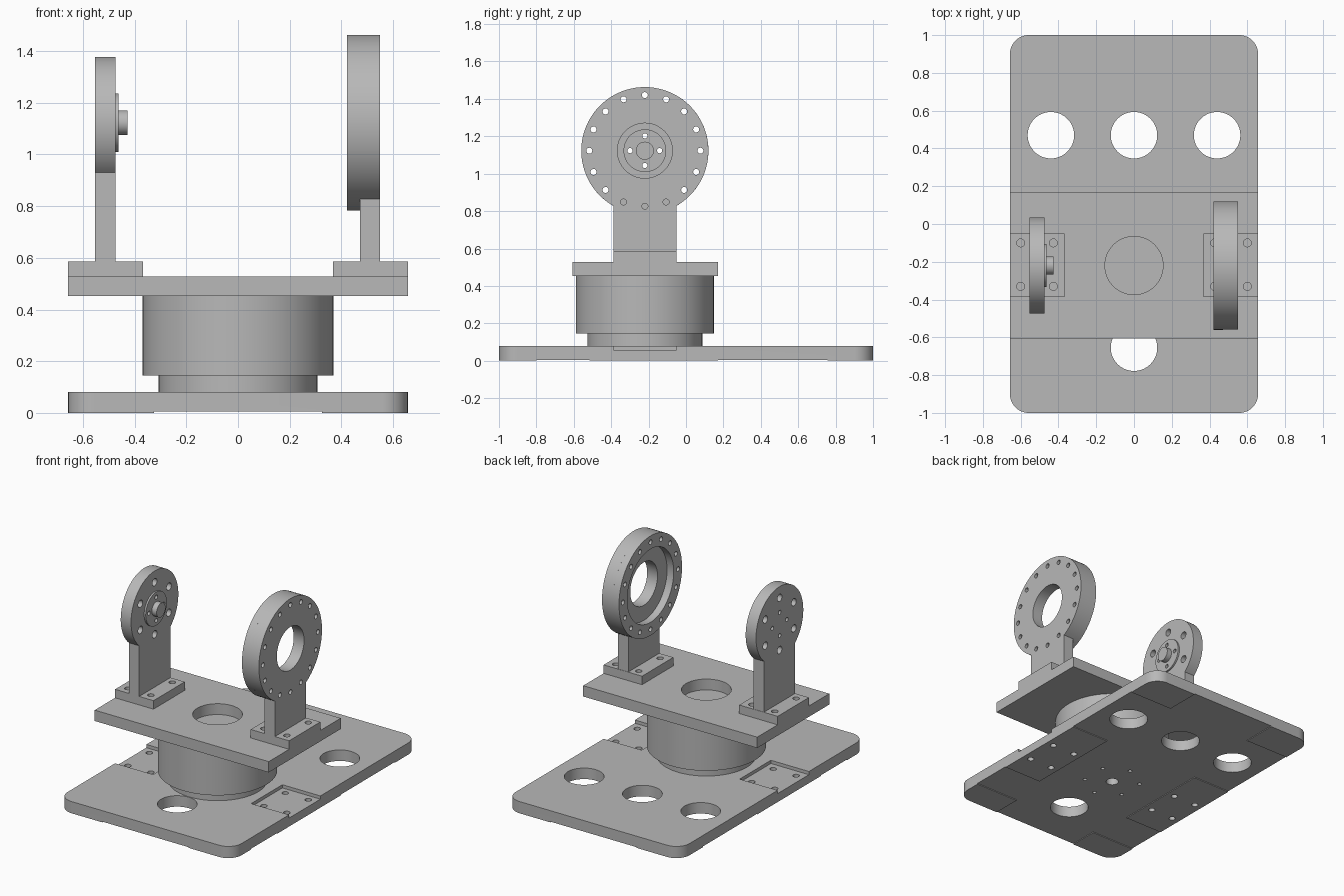
import bpy
import bmesh
from math import cos, sin, pi, radians, sqrt, asin

cube = bpy.data.objects.get("Cube")
if cube:
    bpy.data.objects.remove(cube, do_unlink=True)

GREY = (0.48, 0.48, 0.48, 1)
metal = bpy.data.materials.new("machined_grey")
metal.use_nodes = True
metal.diffuse_color = GREY
metal.node_tree.nodes["Principled BSDF"].inputs["Base Color"].default_value = GREY

CY = -0.22      # turntable and trunnion axis in y
AXIS_Z = 1.123  # trunnion height
FOOT_Y = (-0.387, -0.05)


def circle(u, v, r, n=64):
    return [(u + r * cos(2 * pi * i / n), v + r * sin(2 * pi * i / n)) for i in range(n)]


def rect(u0, u1, v0, v1):
    return [(u0, v0), (u1, v0), (u1, v1), (u0, v1)]


def rounded_rect(hx, hy, r, n=12):
    pts = []
    for k, (sx, sy) in enumerate([(1, 1), (-1, 1), (-1, -1), (1, -1)]):
        for i in range(n + 1):
            a = (k + i / n) * pi / 2
            pts.append((sx * (hx - r) + r * cos(a), sy * (hy - r) + r * sin(a)))
    return pts


def keyhole(r, half, bottom, n=72):
    """Round head standing on a straight stem."""
    a0 = -pi / 2 + asin(half / r)
    sweep = 2 * pi - 2 * asin(half / r)
    arc = [(CY + r * cos(a0 + sweep * i / n), AXIS_Z + r * sin(a0 + sweep * i / n))
           for i in range(n + 1)]
    return arc + [(CY - half, bottom), (CY + half, bottom)]


def ring(u, v, radius, count, r, start=pi / 2, n=20):
    return [circle(u + radius * cos(start + 2 * pi * i / count),
                   v + radius * sin(start + 2 * pi * i / count), r, n) for i in range(count)]


def prism(name, outline, axis, lo, hi):
    """Extrude a closed outline along x (outline in y, z) or z (outline in x, y)."""
    bm = bmesh.new()
    place = (lambda u, v: (lo, u, v)) if axis == "x" else (lambda u, v: (u, v, lo))
    face = bm.faces.new([bm.verts.new(place(u, v)) for u, v in outline])
    out = bmesh.ops.extrude_face_region(bm, geom=[face])
    step = (hi - lo, 0, 0) if axis == "x" else (0, 0, hi - lo)
    bmesh.ops.translate(bm, vec=step, verts=[g for g in out["geom"] if isinstance(g, bmesh.types.BMVert)])
    bmesh.ops.recalc_face_normals(bm, faces=bm.faces)
    mesh = bpy.data.meshes.new(name)
    bm.to_mesh(mesh)
    bm.free()
    mesh.materials.append(metal)
    obj = bpy.data.objects.new(name, mesh)
    bpy.context.scene.collection.objects.link(obj)
    return obj


def cut(obj, outlines, axis, lo, hi):
    """Subtract a prism for each outline, then bake the result."""
    cutters = []
    for o in outlines:
        c = prism("cutter", o, axis, lo, hi)
        c.hide_render = True
        mod = obj.modifiers.new("cut", "BOOLEAN")
        mod.operation = "DIFFERENCE"
        mod.solver = "EXACT"
        mod.object = c
        cutters.append(c)
    deps = bpy.context.evaluated_depsgraph_get()
    baked = bpy.data.meshes.new_from_object(obj.evaluated_get(deps))
    obj.modifiers.clear()
    obj.data = baked
    for c in cutters:
        bpy.data.objects.remove(c, do_unlink=True)


def foot_holes(s):
    return [circle(s * x, y, 0.021, 20) for x in (0.427, 0.6) for y in (-0.33, -0.1)]


parts = []

# Base plate: shallow relief underneath leaves corner and side pads
base = prism("base_plate", rounded_rect(0.657, 1.0, 0.1), "z", 0, 0.08)
cut(base, [rect(-0.325, 0.325, -1.1, 1.1), rect(-0.37, 0.37, -0.6, 0.3),
           rect(-0.8, 0.8, -0.8, -0.515), rect(-0.8, 0.8, 0.17, 0.757)], "z", -0.05, 0.005)
# Open side pockets, lightening holes and bolt holes
cut(base, [rect(*sorted((s * 0.37, s * 0.8)), *FOOT_Y) for s in (-1, 1)], "z", 0.058, 0.2)
base_holes = [circle(x, 0.47, 0.123) for x in (-0.44, 0, 0.44)]
base_holes += [circle(0, -0.655, 0.123), circle(0, CY, 0.04, 32)]
base_holes += ring(0, CY, 0.18, 6, 0.013) + foot_holes(1) + foot_holes(-1)
cut(base, base_holes, "z", -0.1, 0.2)
parts.append(base)

# Turntable drum
parts.append(prism("drum_neck", circle(0, CY, 0.307, 96), "z", 0.08, 0.145))
parts.append(prism("drum_body", circle(0, CY, 0.369, 96), "z", 0.145, 0.453))

# Upper plate with central opening
table = prism("upper_plate", rect(-0.657, 0.657, -0.607, 0.17), "z", 0.453, 0.527)
cut(table, [circle(0, CY, 0.154)], "z", 0.4, 0.6)
parts.append(table)

# Bracket feet
for side, s in (("left", 1), ("right", -1)):
    foot = prism(side + "_foot", rect(*sorted((s * 0.367, s * 0.657)), *FOOT_Y), "z", 0.527, 0.585)
    cut(foot, foot_holes(s), "z", 0.4, 0.7)
    parts.append(foot)

# Right bracket: stem with small round head, hub flange and shaft
pins = ring(CY, AXIS_Z, 0.079, 4, 0.014)
arm = prism("right_bracket", keyhole(0.255, 0.168, 0.585), "x", -0.553, -0.475)
cut(arm, pins + ring(CY, AXIS_Z, 0.178, 6, 0.025), "x", -0.7, -0.3)
flange = prism("hub_flange", circle(CY, AXIS_Z, 0.114), "x", -0.475, -0.463)
cut(flange, pins, "x", -0.7, -0.3)
shaft = prism("hub_shaft", circle(CY, AXIS_Z, 0.048, 40), "x", -0.463, -0.427)
parts += [arm, flange, shaft]

# Left bracket: stem with large round head and a raised bearing rim
bolts = ring(CY, AXIS_Z, 0.297, 16, 0.016)
head = prism("left_bracket", keyhole(0.34, 0.168, 0.585), "x", 0.472, 0.55)
cut(head, [circle(CY, AXIS_Z, 0.147)] + bolts, "x", 0.3, 0.7)
rim = prism("bearing_rim", circle(CY, AXIS_Z, 0.34, 80), "x", 0.422, 0.472)
cut(rim, [circle(CY, AXIS_Z, 0.25)] + bolts, "x", 0.3, 0.7)
parts += [head, rim]

# Smooth the round walls, keep machined edges crisp
bpy.ops.object.select_all(action="DESELECT")
for p in parts:
    p.select_set(True)
bpy.context.view_layer.objects.active = base
bpy.ops.object.shade_smooth_by_angle(angle=radians(30))
